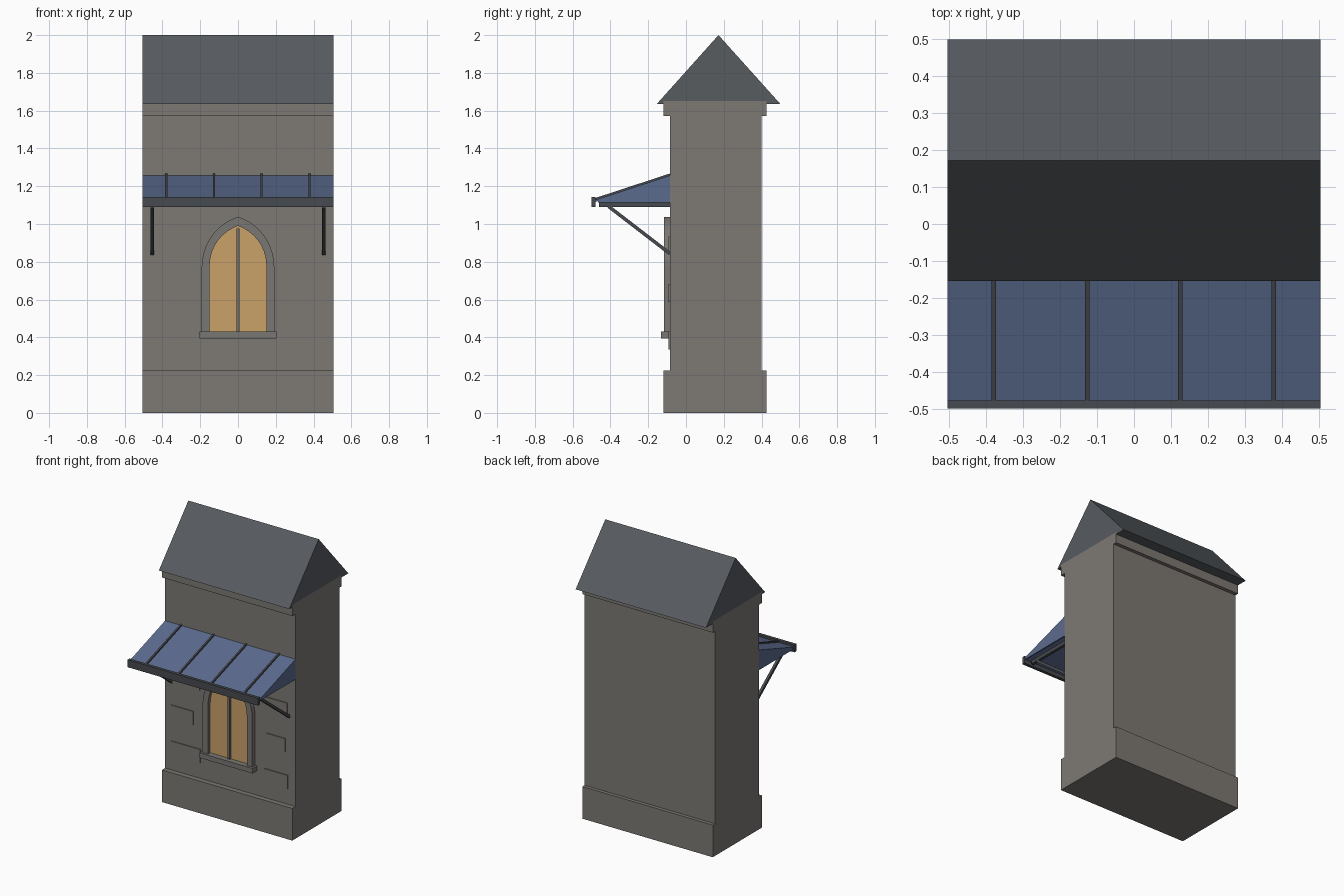
import bpy, bmesh, math
from mathutils import Vector

if "Cube" in bpy.data.objects:
    bpy.data.objects.remove(bpy.data.objects["Cube"])


def material(name, rgb):
    m = bpy.data.materials.new(name)
    m.diffuse_color = (*rgb, 1)
    m.use_nodes = True
    m.node_tree.nodes["Principled BSDF"].inputs["Base Color"].default_value = m.diffuse_color
    return m


STONE = material("wall_stone", (0.205, 0.19, 0.172))
TRIM = material("trim_stone", (0.195, 0.185, 0.175))
SLATE = material("roof_slate", (0.095, 0.106, 0.118))
CLOTH = material("awning_blue", (0.105, 0.145, 0.27))
METAL = material("dark_metal", (0.062, 0.068, 0.077))
GLASS = material("amber_glass", (0.59, 0.355, 0.14))
LEAD = material("mullion_grey", (0.16, 0.16, 0.168))


def prism(name, pts, axis, lo, hi, mat):
    """Extrude a profile: (y, z) along x, or (x, z) along y."""
    def place(p, d):
        return (d, p[0], p[1]) if axis == "x" else (p[0], d, p[1])
    bm = bmesh.new()
    a = [bm.verts.new(place(p, lo)) for p in pts]
    b = [bm.verts.new(place(p, hi)) for p in pts]
    bm.faces.new(a)
    bm.faces.new(b[::-1])
    n = len(pts)
    for i in range(n):
        j = (i + 1) % n
        bm.faces.new((a[j], a[i], b[i], b[j]))
    bmesh.ops.recalc_face_normals(bm, faces=bm.faces)
    me = bpy.data.meshes.new(name)
    bm.to_mesh(me)
    bm.free()
    me.materials.append(mat)
    ob = bpy.data.objects.new(name, me)
    bpy.context.collection.objects.link(ob)
    return ob


def box(name, x0, x1, y0, y1, z0, z1, mat):
    return prism(name, [(y0, z0), (y1, z0), (y1, z1), (y0, z1)], "x", x0, x1, mat)


def bar(name, p, q, thick, x, width, mat):
    """Sloping bar from p to q in the (y, z) plane, centred on x."""
    p, q = Vector(p), Vector(q)
    d = (q - p).normalized()
    n = Vector((-d.y, d.x)) * thick / 2
    return prism(name, [p - n, q - n, q + n, p + n], "x", x - width / 2, x + width / 2, mat)


def arch(half, bottom, spring, rise, steps=10):
    """Pointed arch outline, from bottom left over the tip to bottom right."""
    c = (rise ** 2 - half ** 2) / (2 * half)
    r = half + c
    top = math.atan2(rise, c)
    right = [(r * math.cos(top * i / steps) - c, spring + r * math.sin(top * i / steps))
             for i in range(steps)]
    left = [(-x, z) for x, z in right]
    return [(-half, bottom)] + left + [(0, spring + rise)] + right[::-1] + [(half, bottom)]


W = 0.505       # half width of the building
FACE = -0.085   # front wall plane

# Masonry body
box("plinth", -W, W, -0.12, 0.425, 0, 0.225, STONE)
box("wall", -W, W, FACE, 0.40, 0.225, 1.573, STONE)
box("cornice", -W, W, -0.12, 0.425, 1.573, 1.65, STONE)

# Gable roof with eaves lapping over the cornice
prism("roof", [(-0.155, 1.635), (-0.12, 1.635), (-0.12, 1.65), (0.425, 1.65),
               (0.425, 1.635), (0.50, 1.635), (0.172, 2.0)], "x", -W, W, SLATE)

# Raised stones on the front
for i, (x0, x1, z) in enumerate([(-0.455, -0.235, 0.84), (-0.455, -0.285, 0.587), (-0.455, -0.23, 0.335),
                                 (0.265, 0.445, 0.84), (0.283, 0.427, 0.587), (0.268, 0.447, 0.335)]):
    box(f"raised_stone_{i + 1}", x0, x1, -0.092, FACE, z, z + 0.095, STONE)

# Pointed window
inner = arch(0.15, 0.43, 0.78, 0.21)
outer = arch(0.192, 0.43, 0.775, 0.263)
prism("window_frame", outer + inner[::-1], "y", -0.117, FACE, TRIM)
prism("window_glass", inner, "y", -0.093, FACE, GLASS)
box("window_mullion", -0.009, 0.009, -0.105, -0.093, 0.43, 0.975, LEAD)
box("window_sill", -0.205, 0.205, -0.133, FACE, 0.395, 0.43, TRIM)

# Awning: sloping cloth, seams, front rail
prism("awning_cloth", [(FACE, 1.257), (-0.48, 1.127), (-0.48, 1.117), (FACE, 1.247)],
      "x", -W, W, CLOTH)
for i, x in enumerate((-0.38, -0.127, 0.125, 0.378)):
    bar(f"awning_seam_{i + 1}", (-0.484, 1.130), (FACE, 1.261), 0.012, x, 0.012, METAL)
box("awning_front_rail", -W, W, -0.50, -0.478, 1.09, 1.142, METAL)

# Awning sides: cheek, support arm and brace
for side, s in (("left", -1), ("right", 1)):
    x0, x1 = sorted((s * W, s * (W - 0.008)))
    prism(f"awning_cheek_{side}", [(FACE, 1.247), (-0.465, 1.122), (-0.465, 1.115), (FACE, 1.115)],
          "x", x0, x1, CLOTH)
    box(f"awning_arm_{side}", s * 0.455 - 0.01, s * 0.455 + 0.01, -0.46, FACE, 1.09, 1.115, METAL)
    bar(f"awning_brace_{side}", (-0.41, 1.093), (FACE, 0.843), 0.018, s * 0.455, 0.018, METAL)
